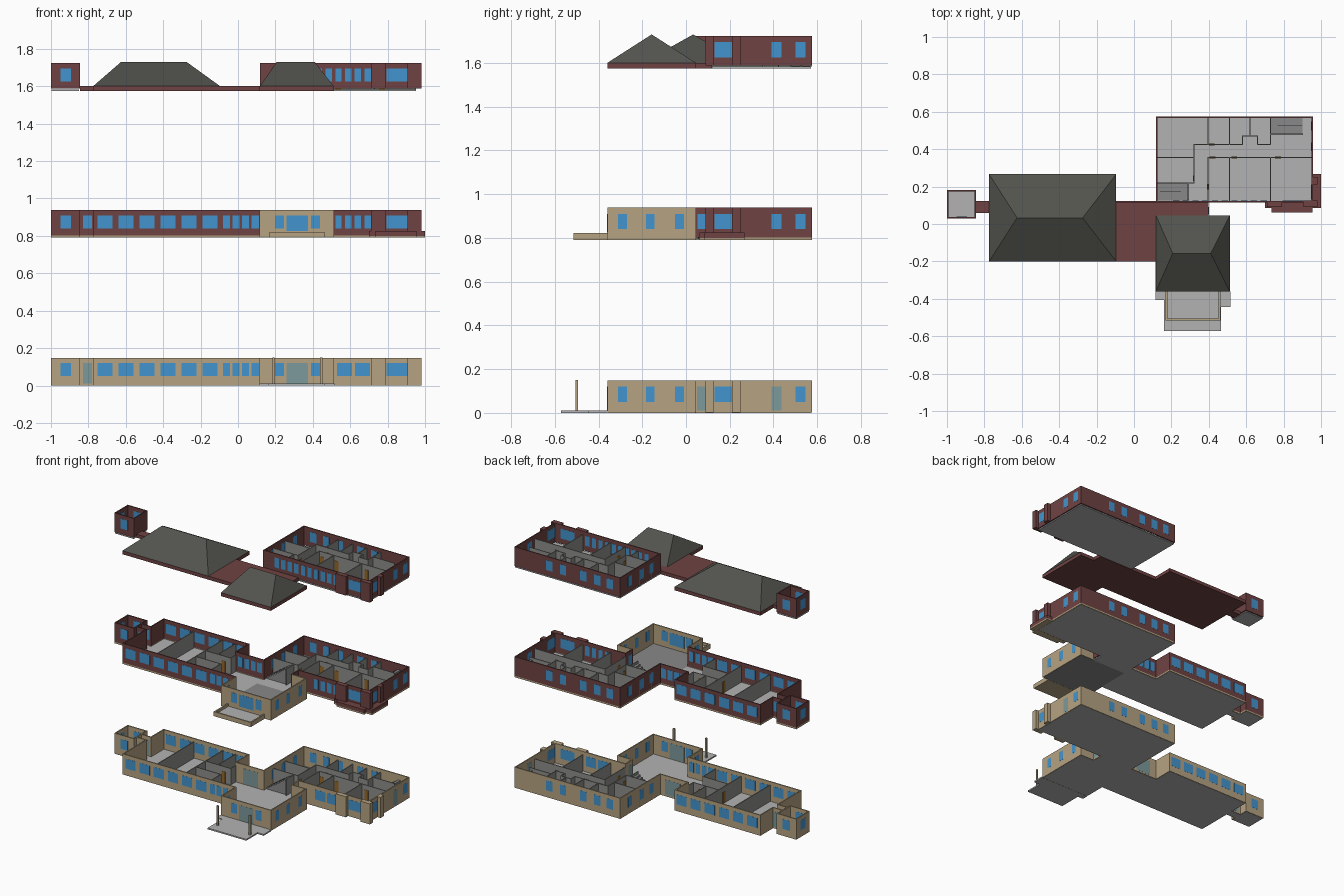
import bpy, bmesh
from mathutils import Matrix, Vector

if "Cube" in bpy.data.objects:
    bpy.data.objects.remove(bpy.data.objects["Cube"])


def material(name, r, g, b):
    m = bpy.data.materials.new(name)
    m.diffuse_color = (r, g, b, 1)
    m.use_nodes = True
    m.node_tree.nodes["Principled BSDF"].inputs["Base Color"].default_value = m.diffuse_color
    return m


TAN = material("tan_wall", .47, .37, .225)
RED = material("dark_red_wall", .16, .055, .055)
GREY = material("floor_grey", .45, .45, .45)
INNER = material("partition_grey", .27, .27, .26)
DARK = material("stair_grey", .25, .25, .25)
ROOF = material("roof_grey", .085, .087, .075)
BLUE = material("window_blue", .055, .30, .62)
TEAL = material("glass_door_teal", .20, .32, .33)
WOOD = material("door_wood", .30, .14, .02)

T = .004      # half wall thickness
H = .148      # storey height


def build(name, boxes, mat):
    """One object made of boxes (x0, x1, y0, y1, z0, z1)."""
    bm = bmesh.new()
    for x0, x1, y0, y1, z0, z1 in boxes:
        m = Matrix.Translation(((x0 + x1) / 2, (y0 + y1) / 2, (z0 + z1) / 2))
        m = m @ Matrix.Diagonal((x1 - x0, y1 - y0, z1 - z0, 1))
        bmesh.ops.create_cube(bm, size=1, matrix=m)
    finish(name, bm, mat)


def finish(name, bm, mat):
    me = bpy.data.meshes.new(name)
    bm.to_mesh(me)
    bm.free()
    me.materials.append(mat)
    bpy.context.collection.objects.link(bpy.data.objects.new(name, me))


def strip(x0, y0, x1, y1, z0, z1, t=T):
    """Upright wall box along an axis-aligned line."""
    return (min(x0, x1) - t, max(x0, x1) + t, min(y0, y1) - t, max(y0, y1) + t, z0, z1)


def path(pts, z0, z1, t=T):
    return [strip(*a, *b, z0, z1, t) for a, b in zip(pts, pts[1:])]


def row_x(y, starts, w, z0, z1):
    """Panes in a wall facing the front or back."""
    return [(s, s + w, y - .0048, y + .0048, z0, z1) for s in starts]


def row_y(x, starts, w, z0, z1):
    """Panes in a wall facing a side."""
    return [(x - .0048, x + .0048, s, s + w, z0, z1) for s in starts]


# Wall centre lines
TOWER = [(-.996, .034), (-.849, .034), (-.849, .178), (-.996, .178), (-.996, .034)]
WEST = [[(-.849, .064), (-.771, .064), (-.771, -.196), (.12, -.196)],
        [(-.849, .118), (-.771, .118), (-.771, .262), (-.099, .262), (-.099, .118), (.12, .118)]]
FRONT = [(.12, -.196), (.12, -.356), (.508, -.356), (.508, .042), (.395, .042), (.395, .12)]
REAR = [(.395, .12), (.952, .12), (.952, .571), (.122, .571), (.122, .12)]
SIX = [-.75 + .112 * i for i in range(6)]
FOUR = [-.08 + .051 * i for i in range(4)]
PILASTERS = [(.71, .79, .09, .122), (.905, .98, .09, .125), (.95, .98, .21, .25)]

# Partition lines of the rear block and of the west wing
REAR_INNER = [[(.12, .355), (.32, .355)], [(.395, .355), (.95, .355)],
              [(.12, .22), (.32, .22), (.32, .425), (.58, .425), (.58, .47), (.66, .47), (.66, .425),
               (.73, .425), (.73, .57)],
              [(.395, .425), (.395, .57)], [(.51, .425), (.51, .57)], [(.62, .47), (.62, .57)],
              [(.395, .12), (.395, .355)], [(.51, .12), (.51, .355)], [(.73, .12), (.73, .355)],
              [(.29, .13), (.29, .22)], [(.73, .48), (.90, .48)]]
WEST_INNER = [[(-.53, -.19), (-.53, .26)], [(-.30, -.19), (-.30, .26)],
              [(-.30, .06), (-.10, .06), (-.10, .12)], [(-.2, .06), (-.2, .26)],
              [(-.30, -.05), (-.10, -.05), (-.10, -.19)]]


def storey(tag, z, mat, level):
    za, zb = z + .05, z + .12
    low = z + (.001 if level == 0 else .012)
    top = z + H
    # outer walls
    build(tag + "_tower_walls", path(TOWER, low, top), mat)
    build(tag + "_rear_block_walls", path(REAR, low, top) +
          ([strip(.122, .12, .395, .12, low, top)] if level == 2 else []), mat)
    build(tag + "_bay_pilasters", [(*p, low, top) for p in PILASTERS], mat)
    floors = [(-.996, -.849, .034, .178), (.122, .952, .12, .571)]
    if level < 2:
        build(tag + "_west_wing_walls", [b for p in WEST for b in path(p, low, top)], mat)
        build(tag + "_front_block_walls", path(FRONT[:-1], z + .001, top), TAN)
        build(tag + "_link_wall", path(FRONT[-2:], low, top), mat)
        floors += [(-.849, -.771, .064, .118), (-.771, -.099, -.196, .262), (-.099, .122, -.196, .118),
                   (.122, .395, .042, .12)]
        hall = [(.122, .508, -.356, .042, z, z + .008)]
        build(tag + "_hall_floor", hall, DARK if level else GREY)
    build(tag + "_floors", [(*f, z, z + .008) for f in floors], GREY)
    # tan strip under the red walls
    if level == 1:
        lines = [TOWER, REAR] + WEST
        build(tag + "_base_strip", [b for p in lines for b in path(p, z + .001, z + .012)] +
              [(*p, z + .001, z + .012) for p in PILASTERS], TAN)
    # inner partitions and doors
    lines = REAR_INNER + (WEST_INNER if level < 2 else [[(.122, .12)] * 2])
    build(tag + "_partitions", [b for p in lines for b in path(p, z + .007, z + .125, .003)], INNER)
    doors = row_x(.425, [.40], .03, z + .008, z + .09)
    doors += row_x(.355, [.405, .52, .755], .03, z + .008, z + .09)
    doors += row_y(.32, [.23], .03, z + .008, z + .09) + row_y(.395, [.185], .03, z + .008, z + .09)
    if level < 2:
        doors += row_y(-.30, [-.01], .03, z + .008, z + .09) + row_x(.06, [-.17], .03, z + .008, z + .09)
    build(tag + "_inner_doors", doors, WOOD)
    # stairs: steps below, stairwell plates on the top storey
    if level < 2:
        steps = []
        for i in range(8):
            h = z + .008 + .013 * (i + 1)
            steps += [(.13 + .019 * i, .149 + .019 * i, .14, .21, z + .008, h),
                      (.74 + .019 * i, .759 + .019 * i, .49, .56, z + .008, h)]
        build(tag + "_stairs", steps, DARK)
    else:
        build(tag + "_stairwells", [(.126, .29, .126, .22, z + .006, z + .011),
                                    (.733, .90, .48, .567, z + .006, z + .011)], DARK)
        build(tag + "_stair_rails", [strip(.77, .525, .90, .525, z + .008, z + .05, .002),
                                     strip(.14, .175, .25, .175, z + .008, z + .05, .002)], INNER)
    # windows
    w = row_x(.034, [-.95], .057, za, zb) + row_x(.178, [-.95], .057, za, zb)
    w += row_y(-.996, [.078], .057, za, zb)
    w += row_x(.12, [.795], .11, za, zb) + row_y(.952, [.13], .08, za, zb)
    w += row_y(.952, [.50], .047, za, zb) + row_y(.122, [.20, .31, .44], .045, za, zb)
    w += row_x(.571, [.175, .275, .385, .545, .655], .05, za, zb)
    if level == 0:
        w += row_x(.12, [.53, .625], .08, za, zb)
    else:
        w += row_x(.12, [.52 + .052 * i for i in range(4)], .034, za, zb)
        w += row_y(.952, [.39], .047, za, zb)
    if level == 2:
        w += row_x(.12, [.208 + .052 * i for i in range(6)], .034, za, zb)
    else:
        w += row_x(-.196, SIX, .08, za, zb) + row_x(.262, SIX, .08, za, zb)
        w += row_x(-.196, FOUR, .038, za, zb)
        w += row_x(-.356, [.197, .39], .048, za, zb) + row_y(.508, [-.31, -.183, -.05], .04, za, zb)
        w += row_y(.12, [-.31], .04, za, zb)
    if level == 1:
        w += row_x(.118, FOUR, .038, za, zb) + row_x(-.356, [.26], .115, z + .035, zb)
        w += row_x(.064, [-.83], .05, za, zb) + row_x(.118, [-.83], .05, za, zb)
        w += row_y(.395, [.052], .038, za, zb)
    build(tag + "_windows", w, BLUE)
    if level == 0:
        d0 = z + .012
        build(tag + "_glass_doors", row_x(.064, [-.83], .05, d0, zb) + row_x(.118, [-.83], .05, d0, zb) +
              row_x(-.356, [.26], .115, d0, zb) + row_x(.118, [-.04], .12, d0, zb) +
              row_y(.395, [.05], .04, d0, zb) + row_y(.952, [.39], .047, d0, zb), TEAL)


storey("ground", 0, TAN, 0)
storey("middle", .79, RED, 1)
storey("upper", 1.575, RED, 2)

# Entrance terrace and its columns
build("entrance_terrace", [(.115, .515, -.405, -.36, 0, .01), (.465, .515, -.445, -.40, 0, .01),
                           (.16, .466, -.572, -.40, 0, .01)], GREY)
build("porch_columns", [(x - .006, x + .006, -.506, -.494, .01, .15) for x in (.19, .445)], TAN)

# Porch roof with a low parapet
build("porch_roof", [(.168, .462, -.515, -.36, .79, .80)], TAN)
build("porch_parapet", path([(.173, -.36), (.173, -.51), (.457, -.51), (.457, -.36)], .795, .822, .005), TAN)
build("porch_roof_cover", [(.178, .452, -.505, -.36, .80, .804)], GREY)

# Stepped ledge around the corner bay
LEDGE = [(.70, .97, .085, .116), (.735, .955, .062, .116), (.956, 1.0, .085, .268)]
build("bay_ledge", [(*b, .80, .825) for b in LEDGE], RED)
build("bay_ledge_base", [(*b, .79, .80) for b in LEDGE], TAN)

# Flat roof slab and the two hipped roofs
build("roof_slab", [(-.845, -.775, .06, .122, 1.575, 1.6), (-.775, -.095, -.2, .266, 1.575, 1.6),
                    (-.095, .116, -.2, .116, 1.575, 1.6), (.116, .512, -.36, .046, 1.575, 1.6),
                    (.116, .397, .046, .116, 1.575, 1.6)], RED)


def hip_roof(name, x0, x1, y0, y1, r0, r1):
    bm = bmesh.new()
    ym = (y0 + y1) / 2
    pts = [(x0, y0, 1.6), (x1, y0, 1.6), (x1, y1, 1.6), (x0, y1, 1.6), (r0, ym, 1.73), (r1, ym, 1.73)]
    for p in pts:
        bm.verts.new(Vector(p))
    bmesh.ops.convex_hull(bm, input=bm.verts)
    finish(name, bm, ROOF)


hip_roof("west_wing_roof", -.775, -.095, -.2, .266, -.625, -.275)
hip_roof("front_block_roof", .117, .512, -.36, .046, .207, .41)
